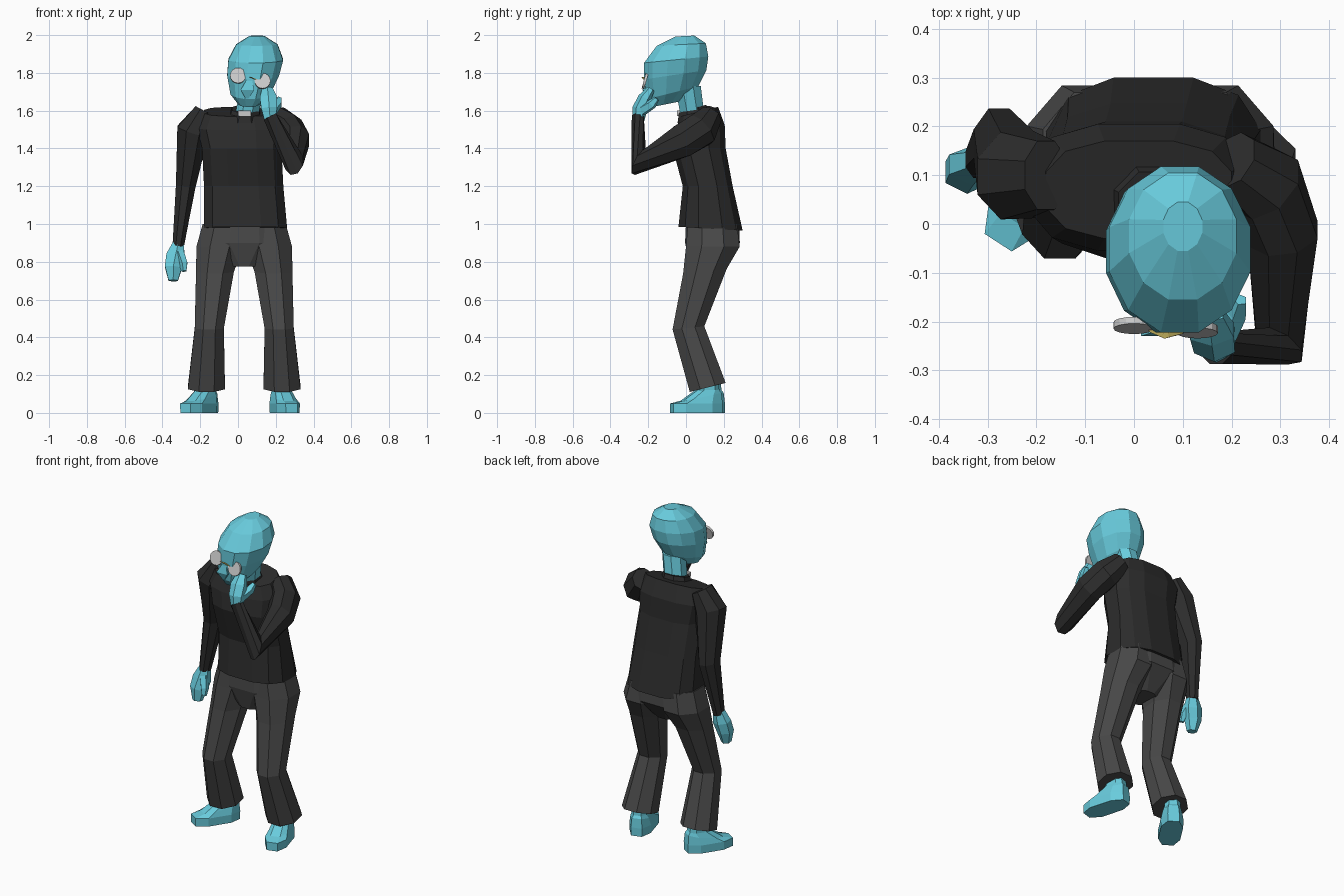
import bpy, bmesh, math
from mathutils import Vector, Matrix


def material(name, r, g, b):
    m = bpy.data.materials.new(name)
    m.diffuse_color = (r, g, b, 1)
    return m


SKIN = material("blue_skin", 0.14, 0.6, 0.72)
SHIRT = material("black_cloth", 0.025, 0.025, 0.025)
PANTS = material("grey_cloth", 0.065, 0.065, 0.065)
GOLD = material("gold_wire", 0.5, 0.4, 0.1)
WHITE = material("white_cloth", 0.8, 0.8, 0.8)


def finish(name, bm, mat=None):
    bmesh.ops.recalc_face_normals(bm, faces=bm.faces)
    me = bpy.data.meshes.new(name)
    bm.to_mesh(me)
    bm.free()
    ob = bpy.data.objects.new(name, me)
    bpy.context.collection.objects.link(ob)
    if mat:
        me.materials.append(mat)
    return ob


def loft(name, rings, sides, mat, along=False, power=1.0, matrix=None):
    """Rings are (x, y, z, rx, ry[, slope]); along=True turns them across the path."""
    bm = bmesh.new()
    pts = [Vector(r[:3]) for r in rings]
    last = len(pts) - 1
    loops = []
    for i, r in enumerate(rings):
        u, v = Vector((1, 0, 0)), Vector((0, 1, r[5] if len(r) > 5 else 0))
        if along:
            d = Vector()
            if i > 0:
                d += (pts[i] - pts[i - 1]).normalized()
            if i < last:
                d += (pts[i + 1] - pts[i]).normalized()
            d.normalize()
            u = (u - d * d.x).normalized()
            v = d.cross(u)
        loop = []
        for k in range(sides):
            a = 2 * math.pi * (k + 0.5) / sides
            c, s = math.cos(a), math.sin(a)
            c = math.copysign(abs(c) ** power, c) / math.cos(math.pi / sides) ** power
            s = math.copysign(abs(s) ** power, s) / math.cos(math.pi / sides) ** power
            loop.append(bm.verts.new(pts[i] + u * (r[3] * c) + v * (r[4] * s)))
        loops.append(loop)
    for a, b in zip(loops, loops[1:]):
        for k in range(sides):
            n = (k + 1) % sides
            bm.faces.new((a[k], a[n], b[n], b[k]))
    bm.faces.new(loops[0])
    bm.faces.new(loops[-1])
    if matrix:
        bm.transform(matrix)
    return finish(name, bm, mat)


# Shirt body, collar and collar tab
loft("shirt_body", [
    (0.04, 0.13, 0.975, 0.22, 0.17, -0.06),
    (0.03, 0.115, 1.2, 0.21, 0.132),
    (0.02, 0.07, 1.4, 0.21, 0.14),
    (0.01, 0.075, 1.51, 0.225, 0.13, 0.1),
    (0.01, 0.07, 1.595, 0.19, 0.1, 0.25)], 12, SHIRT, power=0.75)
loft("shirt_collar", [
    (0.035, 0.04, 1.56, 0.085, 0.085, 0.3),
    (0.04, 0.035, 1.61, 0.072, 0.072, 0.3)], 8, SHIRT)
bm = bmesh.new()
bmesh.ops.create_cube(bm, size=1, matrix=Matrix.Translation((0.035, -0.037, 1.587))
                      @ Matrix.Diagonal((0.07, 0.02, 0.028, 1)))
finish("collar_tab", bm, WHITE)

# Sleeves: one hanging, one bent up to the chin
loft("hanging_sleeve", [
    (-0.18, 0.1, 1.6, 0.05, 0.07),
    (-0.24, 0.1, 1.49, 0.085, 0.09),
    (-0.277, 0.165, 1.2, 0.052, 0.072),
    (-0.317, 0.13, 0.88, 0.03, 0.036)], 8, SHIRT, along=True)
loft("raised_sleeve", [
    (0.2, 0.13, 1.57, 0.06, 0.06),
    (0.27, 0.08, 1.5, 0.075, 0.09),
    (0.305, -0.02, 1.44, 0.072, 0.088),
    (0.297, -0.25, 1.325, 0.052, 0.068),
    (0.168, -0.255, 1.57, 0.036, 0.032)], 8, SHIRT, along=True)

# Trousers: two flared legs mirrored about the hip centre, joined at the pelvis
HIP = 0.033
loft("trouser_seat", [
    (HIP + 0.005, 0.14, 1.01, 0.21, 0.14),
    (HIP, 0.14, 0.9, 0.23, 0.145),
    (HIP, 0.105, 0.775, 0.07, 0.08)], 12, PANTS, power=0.8)
for side, label in ((-1, "right"), (1, "left")):
    loft(label + "_trouser_leg", [
        (HIP + side * d, y, z, rx, ry, sl) for d, y, z, rx, ry, sl in (
            (0.11, 0.14, 1.0, 0.11, 0.13, 0),
            (0.13, 0.142, 0.88, 0.123, 0.142, 0),
            (0.155, 0.1, 0.75, 0.1, 0.115, 0.1),
            (0.185, 0.013, 0.45, 0.077, 0.084, 0.1),
            (0.2, 0.115, 0.135, 0.098, 0.095, 0.25))], 8, PANTS)

# Feet, each turned outwards
for label, x, y, turn in (("right", -0.205, 0.075, -33), ("left", 0.247, 0.055, 16)):
    loft(label + "_foot", [
        (0, 0, 0.0, 0.062, 0.135),
        (0, 0, 0.05, 0.064, 0.135),
        (0, 0.025, 0.085, 0.055, 0.105, 0.2),
        (0, 0.06, 0.12, 0.045, 0.06),
        (0, 0.06, 0.19, 0.042, 0.052)], 8, SKIN, power=0.75,
        matrix=Matrix.Translation((x, y, 0)) @ Matrix.Rotation(math.radians(turn), 4, 'Z'))

# Hands as mittens with thumbs
loft("hanging_hand", [
    (-0.315, 0.13, 0.9, 0.028, 0.028),
    (-0.33, 0.12, 0.83, 0.05, 0.036),
    (-0.342, 0.105, 0.77, 0.045, 0.038),
    (-0.343, 0.095, 0.7, 0.025, 0.026)], 6, SKIN, along=True)
loft("hanging_thumb", [
    (-0.31, 0.11, 0.85, 0.022, 0.024),
    (-0.288, 0.085, 0.79, 0.02, 0.02),
    (-0.285, 0.075, 0.75, 0.012, 0.012)], 5, SKIN, along=True)
loft("raised_hand", [
    (0.17, -0.252, 1.55, 0.03, 0.028),
    (0.165, -0.245, 1.61, 0.042, 0.034),
    (0.16, -0.22, 1.665, 0.045, 0.03),
    (0.155, -0.185, 1.715, 0.028, 0.018)], 6, SKIN, along=True)
loft("raised_thumb", [
    (0.18, -0.235, 1.6, 0.025, 0.025),
    (0.21, -0.18, 1.635, 0.02, 0.022),
    (0.218, -0.155, 1.665, 0.012, 0.012)], 5, SKIN, along=True)

# Neck, head and nose; the head leans forward and to one side
loft("neck", [
    (0.04, 0.04, 1.54, 0.062, 0.062),
    (0.075, 0.01, 1.73, 0.062, 0.068)], 8, SKIN)
loft("head", [
    (0.058, -0.1, 1.635, 0.055, 0.075, 0.2),
    (0.065, -0.07, 1.695, 0.105, 0.135, 0.25),
    (0.08, -0.057, 1.79, 0.137, 0.165, 0.15),
    (0.094, -0.052, 1.87, 0.145, 0.17, 0.1),
    (0.1, -0.025, 1.95, 0.11, 0.13, 0.05),
    (0.1, -0.005, 1.995, 0.04, 0.05, 0.05)], 12, SKIN)
loft("nose", [
    (0.048, -0.19, 1.665, 0.008, 0.02),
    (0.05, -0.2, 1.71, 0.036, 0.03),
    (0.06, -0.2, 1.765, 0.014, 0.02)], 4, SKIN)

# Round spectacles with a wire bridge
for label, x, y, z in (("right", 0.0, -0.208, 1.785), ("left", 0.13, -0.217, 1.757)):
    bm = bmesh.new()
    bmesh.ops.create_cone(bm, cap_ends=True, segments=16, radius1=0.042, radius2=0.042,
                          depth=0.014, matrix=Matrix.Translation((x, y, z))
                          @ Matrix.Rotation(math.radians(75), 4, 'X'))
    finish(label + "_lens", bm)
loft("spectacle_bridge", [
    (0.035, -0.215, 1.777, 0.006, 0.006),
    (0.065, -0.228, 1.778, 0.006, 0.006),
    (0.095, -0.22, 1.766, 0.006, 0.006)], 5, GOLD)
